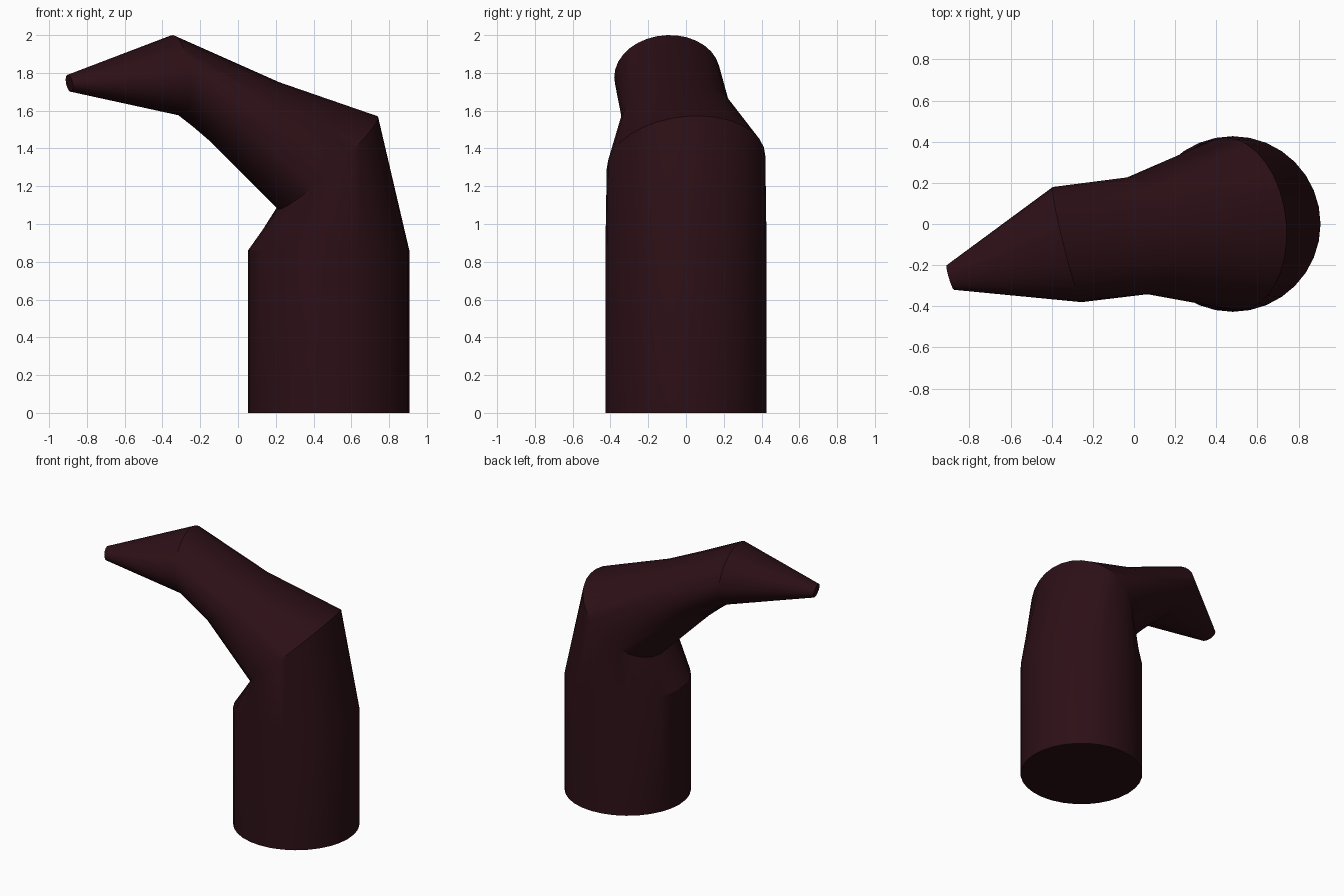
import bpy, bmesh, math
from mathutils import Vector

if "Cube" in bpy.data.objects:
    bpy.data.objects.remove(bpy.data.objects["Cube"])

SIDES = 32

# Elliptical sections along the bent limb: centre, in-plane half axis, sideways half axis
sections = [
    ((0.48, 0, 0), (0.427, 0, 0), (0, 0.427, 0)),
    ((0.48, 0, 0.86), (0.427, 0, 0), (0, 0.427, 0)),
    ((0.475, 0, 1.325), (0.266, 0, 0.245), (-0.03, 0.42, 0.035)),
    ((0.035, -0.055, 1.595), (0.185, 0, 0.155), (-0.035, 0.286, 0.03)),
    ((-0.325, -0.10, 1.787), (-0.018, 0, 0.213), (-0.07, 0.28, 0.01)),
    ((-0.893, -0.26, 1.745), (-0.008, 0, 0.045), (-0.0175, 0.06, 0)),
]

# Limb skin lofted through the sections, closed at both ends
bm = bmesh.new()
rings = []
for c, a, b in sections:
    c, a, b = Vector(c), Vector(a), Vector(b)
    angles = [2 * math.pi * i / SIDES for i in range(SIDES)]
    rings.append([bm.verts.new(c + a * math.cos(t) + b * math.sin(t)) for t in angles])
for lo, hi in zip(rings, rings[1:]):
    for i in range(SIDES):
        j = (i + 1) % SIDES
        bm.faces.new((lo[i], lo[j], hi[j], hi[i]))
bm.faces.new(rings[0][::-1])
bm.faces.new(rings[-1])
bmesh.ops.recalc_face_normals(bm, faces=bm.faces)

mesh = bpy.data.meshes.new("bent_limb")
bm.to_mesh(mesh)
bm.free()
limb = bpy.data.objects.new("bent_limb", mesh)
bpy.context.collection.objects.link(limb)

# Dark maroon colour
mat = bpy.data.materials.new("dark_maroon")
mat.diffuse_color = (0.025, 0.005, 0.008, 1)
mat.use_nodes = True
mat.node_tree.nodes["Principled BSDF"].inputs["Base Color"].default_value = mat.diffuse_color
mesh.materials.append(mat)

# Smooth sides, sharp bends and caps
bpy.context.view_layer.objects.active = limb
limb.select_set(True)
bpy.ops.object.shade_smooth_by_angle(angle=math.radians(30))
